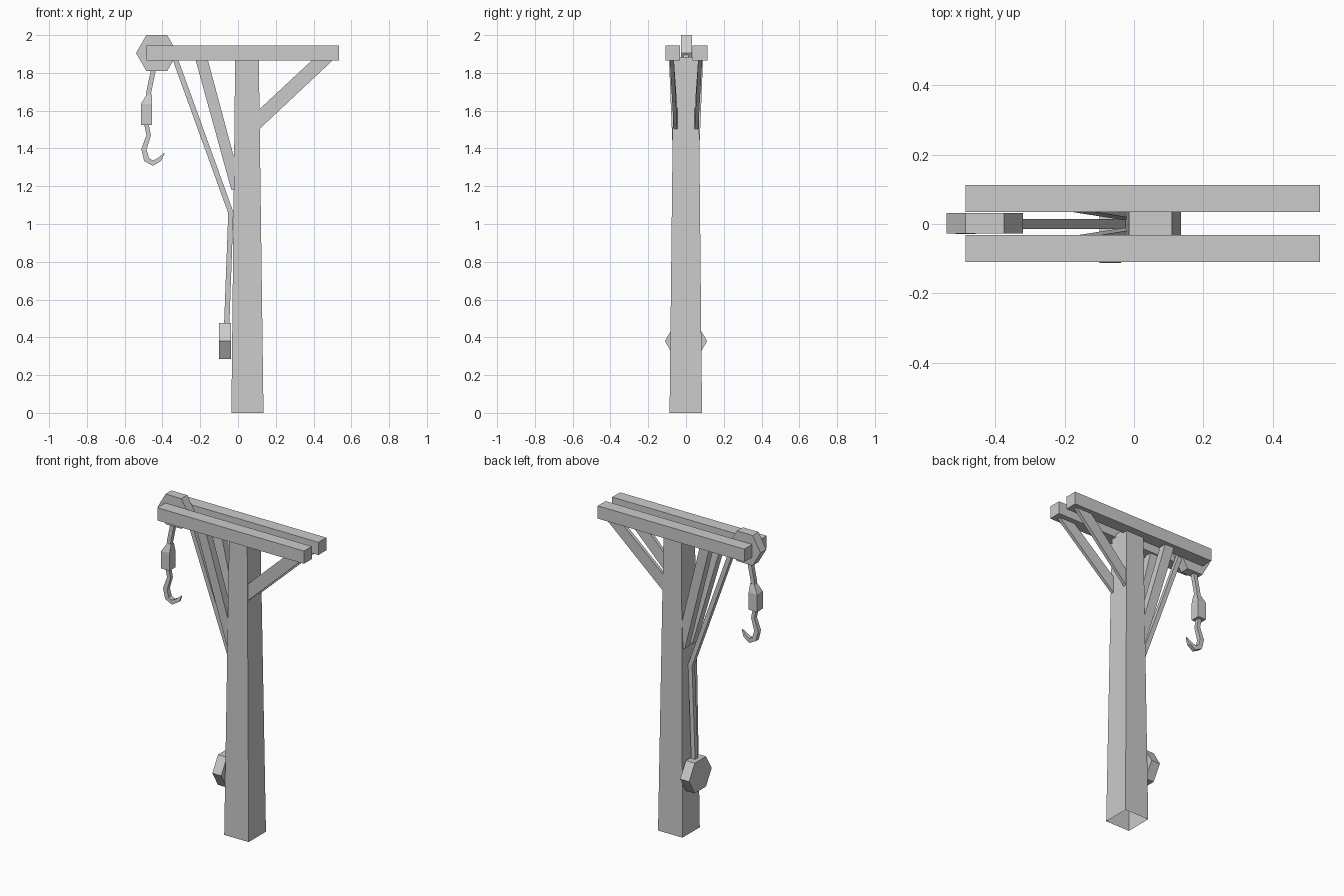
import bpy, bmesh
from math import cos, sin, pi
from mathutils import Vector

cube = bpy.data.objects.get("Cube")
if cube:
    bpy.data.objects.remove(cube, do_unlink=True)

# One grey for everything
grey = bpy.data.materials.new("plain_grey")
grey.use_nodes = True
grey.diffuse_color = (0.6, 0.6, 0.6, 1)
bsdf = grey.node_tree.nodes["Principled BSDF"]
bsdf.inputs["Base Color"].default_value = (0.6, 0.6, 0.6, 1)
bsdf.inputs["Roughness"].default_value = 0.9


def loft(name, rings, cap_start=True, cap_end=True):
    """Skin a flat-faced object through a list of equal-sided rings."""
    bm = bmesh.new()
    loops = [[bm.verts.new(p) for p in ring] for ring in rings]
    n = len(loops[0])
    for a, b in zip(loops, loops[1:]):
        for i in range(n):
            j = (i + 1) % n
            bm.faces.new((a[i], a[j], b[j], b[i]))
    if cap_start:
        bm.faces.new(loops[0])
    if cap_end:
        bm.faces.new(loops[-1])
    bmesh.ops.recalc_face_normals(bm, faces=bm.faces)
    mesh = bpy.data.meshes.new(name)
    bm.to_mesh(mesh)
    bm.free()
    mesh.materials.append(grey)
    obj = bpy.data.objects.new(name, mesh)
    bpy.context.collection.objects.link(obj)
    return obj


def rect(x0, x1, y0, y1, z):
    """Horizontal rectangle at height z."""
    return [(x0, y0, z), (x1, y0, z), (x1, y1, z), (x0, y1, z)]


def sweep(name, path):
    """Square bar along (x, z, half width) points lying in the y = 0 plane."""
    pts = [Vector((x, 0, z)) for x, z, _ in path]
    rings = []
    for i, p in enumerate(pts):
        t = (pts[min(i + 1, len(pts) - 1)] - pts[max(i - 1, 0)]).normalized()
        side = Vector((-t.z, 0, t.x)) * path[i][2]
        depth = Vector((0, path[i][2], 0))
        rings.append([p + side + depth, p - side + depth,
                      p - side - depth, p + side - depth])
    return loft(name, rings)


def hexagon(radius, flat):
    """Six outline points with flat top and bottom."""
    return [(radius * cos(i * pi / 3), flat * sin(i * pi / 3) / sin(pi / 3))
            for i in range(6)]


# Tapered post, open underneath
loft("post", [rect(-0.035, 0.135, -0.087, 0.085, 0),
              rect(-0.015, 0.11, -0.066, 0.066, 1.885)], cap_start=False)

# Twin beams with a brace on each side of the post
for side, s in (("front", -1), ("back", 1)):
    y0, y1 = sorted((s * 0.033 + 0.002, s * 0.111 + 0.002))
    loft(side + "_beam", [rect(-0.485, 0.535, y0, y1, 1.865),
                          rect(-0.485, 0.535, y0, y1, 1.945)])
    # Short brace on the free end
    loft(side + "_short_brace", [
        [(0.10, s * 0.045, 1.595), (0.10, s * 0.064, 1.595),
         (0.10, s * 0.064, 1.49), (0.10, s * 0.045, 1.49)],
        [(0.395, s * 0.064, 1.87), (0.395, s * 0.086, 1.87),
         (0.505, s * 0.086, 1.87), (0.505, s * 0.064, 1.87)]])
    # Steep brace under the pulley end
    loft(side + "_steep_brace", [
        rect(-0.035, 0.025, s * 0.012, s * 0.062, 1.18),
        rect(-0.225, -0.16, s * 0.042, s * 0.09, 1.87)])

# Pulley wheel between the beams
loft("pulley", [[(-0.43 + u, y, 1.905 + v) for u, v in hexagon(0.11, 0.095)]
                for y in (-0.027, 0.031)])

# Counterweight hanging beside the post
loft("counterweight", [[(x, u, 0.38 + v) for u, v in hexagon(0.112, 0.095)]
                       for x in (-0.10, -0.038)])

# Rope from pulley to counterweight
sweep("counterweight_rope", [(-0.342, 1.90, 0.014), (-0.038, 1.06, 0.014),
                             (-0.06, 0.46, 0.014)])

# Short rope, hook block and curved hook
sweep("hook_rope", [(-0.445, 1.83, 0.013), (-0.472, 1.70, 0.013),
                    (-0.475, 1.67, 0.013)])
loft("hook_block", [rect(-0.485 - w, -0.485 + w, -w, w, z) if z < 1.65 else
                    rect(-0.484, -0.456, -0.014, 0.014, z)
                    for w, z in ((0.029, 1.525), (0.029, 1.635), (0.014, 1.685))])
sweep("hook", [(-0.485, 1.53, 0.012), (-0.473, 1.47, 0.012),
               (-0.498, 1.395, 0.014), (-0.484, 1.341, 0.015),
               (-0.45, 1.322, 0.014), (-0.414, 1.343, 0.011),
               (-0.391, 1.375, 0.002)])
